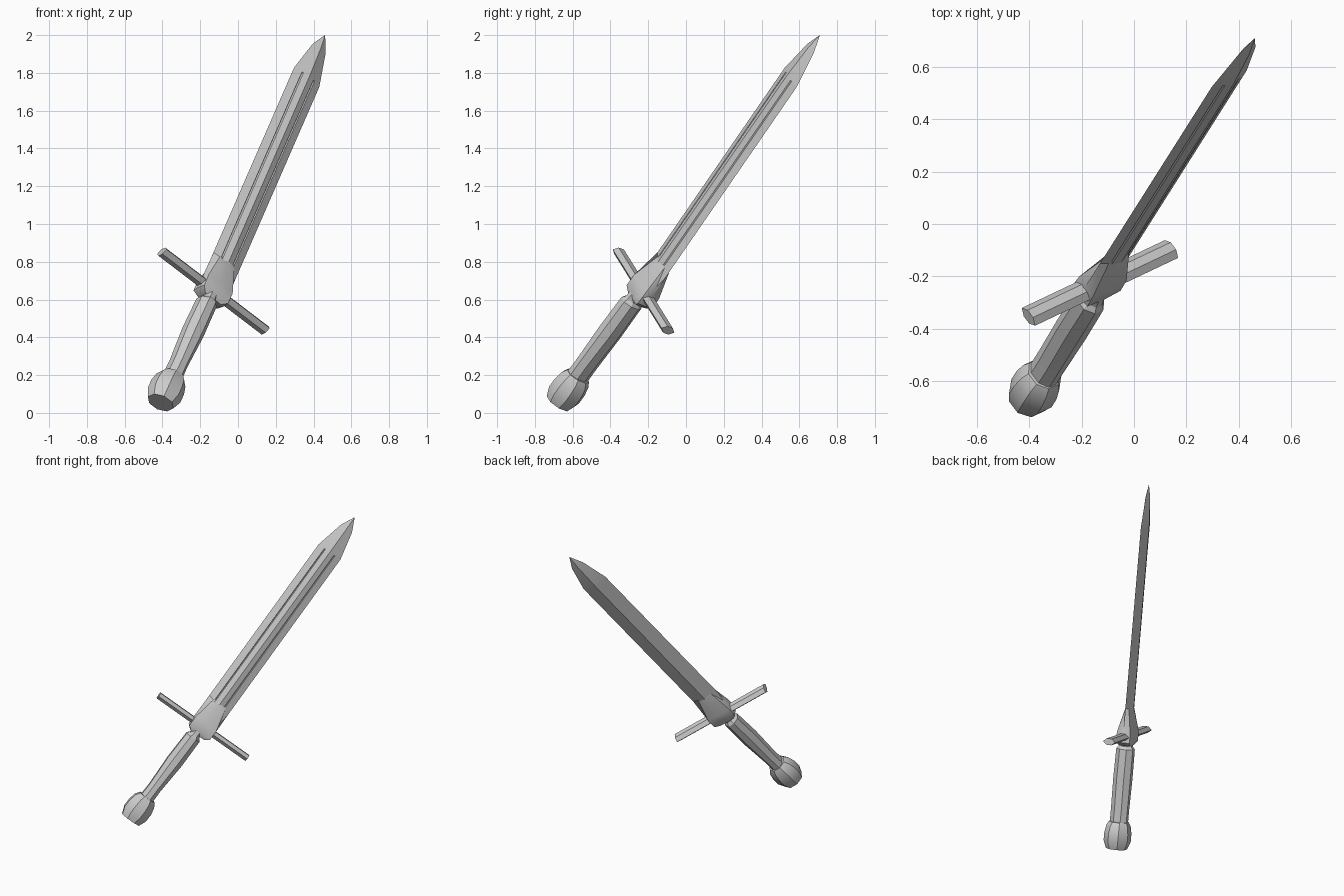
import bpy, bmesh, math
from mathutils import Vector

cube = bpy.data.objects.get("Cube")
if cube:
    bpy.data.objects.remove(cube, do_unlink=True)

# One plain steel material
steel = bpy.data.materials.new("grey_steel")
steel.use_nodes = True
COLOUR = (0.6, 0.6, 0.6, 1.0)
steel.diffuse_color = COLOUR
steel.node_tree.nodes["Principled BSDF"].inputs["Base Color"].default_value = COLOUR

# Tilted sword frame: along the blade, along the guard, out of the broad face
CENTRE = Vector((-0.13, -0.225, 0.645))
ALONG = Vector((0.338, 0.534, 0.775)).normalized()
ACROSS = Vector((0.736, 0.34, -0.586))
ACROSS = (ACROSS - ACROSS.dot(ALONG) * ALONG).normalized()
FACE = ACROSS.cross(ALONG).normalized()
if FACE.y > 0:
    FACE.negate()


def loft(name, rings, angle=25):
    """Skin a list of equal-length rings of (across, face, along) points."""
    bm = bmesh.new()
    loops = [[bm.verts.new(CENTRE + u * ACROSS + v * FACE + s * ALONG) for u, v, s in ring]
             for ring in rings]
    n = len(loops[0])
    for a, b in zip(loops, loops[1:]):
        for i in range(n):
            j = (i + 1) % n
            bm.faces.new((a[i], a[j], b[j], b[i]))
    bm.faces.new(loops[0][::-1])
    bm.faces.new(loops[-1])
    bmesh.ops.remove_doubles(bm, verts=bm.verts[:], dist=0.0002)
    bmesh.ops.recalc_face_normals(bm, faces=bm.faces[:])
    mesh = bpy.data.meshes.new(name)
    bm.to_mesh(mesh)
    bm.free()
    mesh.materials.append(steel)
    ob = bpy.data.objects.new(name, mesh)
    bpy.context.collection.objects.link(ob)
    bpy.ops.object.select_all(action='DESELECT')
    ob.select_set(True)
    bpy.context.view_layer.objects.active = ob
    bpy.ops.object.shade_smooth_by_angle(angle=math.radians(angle))
    return ob


# Blade: diamond section with two thin grooves on the front face
def blade_ring(s, w, t, depth=0.0):
    half = [(0.49, 0), (0.44, depth), (0.39, 0)]
    pts = [(-w, 0.0, s)]
    pts += [(-w * f, t * (1 - f) - d, s) for f, d in half]
    pts.append((0.0, t, s))
    pts += [(w * f, t * (1 - f) - d, s) for f, d in reversed(half)]
    pts += [(w, 0.0, s), (0.0, -t, s)]
    return pts


loft("blade", [
    blade_ring(0.0, 0.088, 0.03),
    blade_ring(0.185, 0.09, 0.03),
    blade_ring(0.19, 0.09, 0.03, 0.008),
    blade_ring(1.455, 0.09, 0.028, 0.008),
    blade_ring(1.46, 0.09, 0.028),
    blade_ring(1.655, 0.046, 0.017),
    blade_ring(1.75, 0.0, 0.0),
])


# Socket: block at the guard that slopes into the blade
def socket_ring(s, w, corner_u, corner_v, mid_v):
    return [(w, 0, s), (corner_u, corner_v, s), (0, mid_v, s), (-corner_u, corner_v, s),
            (-w, 0, s), (-corner_u, -corner_v, s), (0, -mid_v, s), (corner_u, -corner_v, s)]


loft("blade_socket", [
    socket_ring(-0.065, 0.06, 0.055, 0.035, 0.038),
    socket_ring(-0.04, 0.09, 0.085, 0.05, 0.054),
    socket_ring(0.03, 0.092, 0.086, 0.048, 0.054),
    socket_ring(0.20, 0.089, 0.05, 0.011, 0.028),
], 40)

# Crossguard: flattened six-sided bar
BAR = [(0.044, 0), (0.018, 0.022), (-0.018, 0.022), (-0.044, 0), (-0.018, -0.022), (0.018, -0.022)]
loft("crossguard", [[(u, v, s) for v, s in BAR] for u in (-0.367, 0.367)])


# Grip and pommel: eight-sided, leaning slightly off the blade axis
def oct_ring(s, ru, rv):
    t = (-s - 0.06) / 0.7
    cu, cv = -0.014 - 0.017 * t, 0.01 + 0.01 * t
    k = 1 / math.cos(math.pi / 8)
    return [(cu + k * ru * math.cos(a), cv + k * rv * math.sin(a), s)
            for a in ((i + 0.5) * math.pi / 4 for i in range(8))]


loft("grip", [
    oct_ring(-0.03, 0.033, 0.042),
    oct_ring(-0.075, 0.036, 0.046),
    oct_ring(-0.095, 0.052, 0.06),
    oct_ring(-0.30, 0.055, 0.062),
    oct_ring(-0.52, 0.044, 0.06),
    oct_ring(-0.63, 0.046, 0.06),
])
loft("pommel", [
    oct_ring(-0.605, 0.058, 0.064),
    oct_ring(-0.635, 0.078, 0.078),
    oct_ring(-0.685, 0.088, 0.086),
    oct_ring(-0.74, 0.088, 0.086),
    oct_ring(-0.793, 0.068, 0.068),
])
